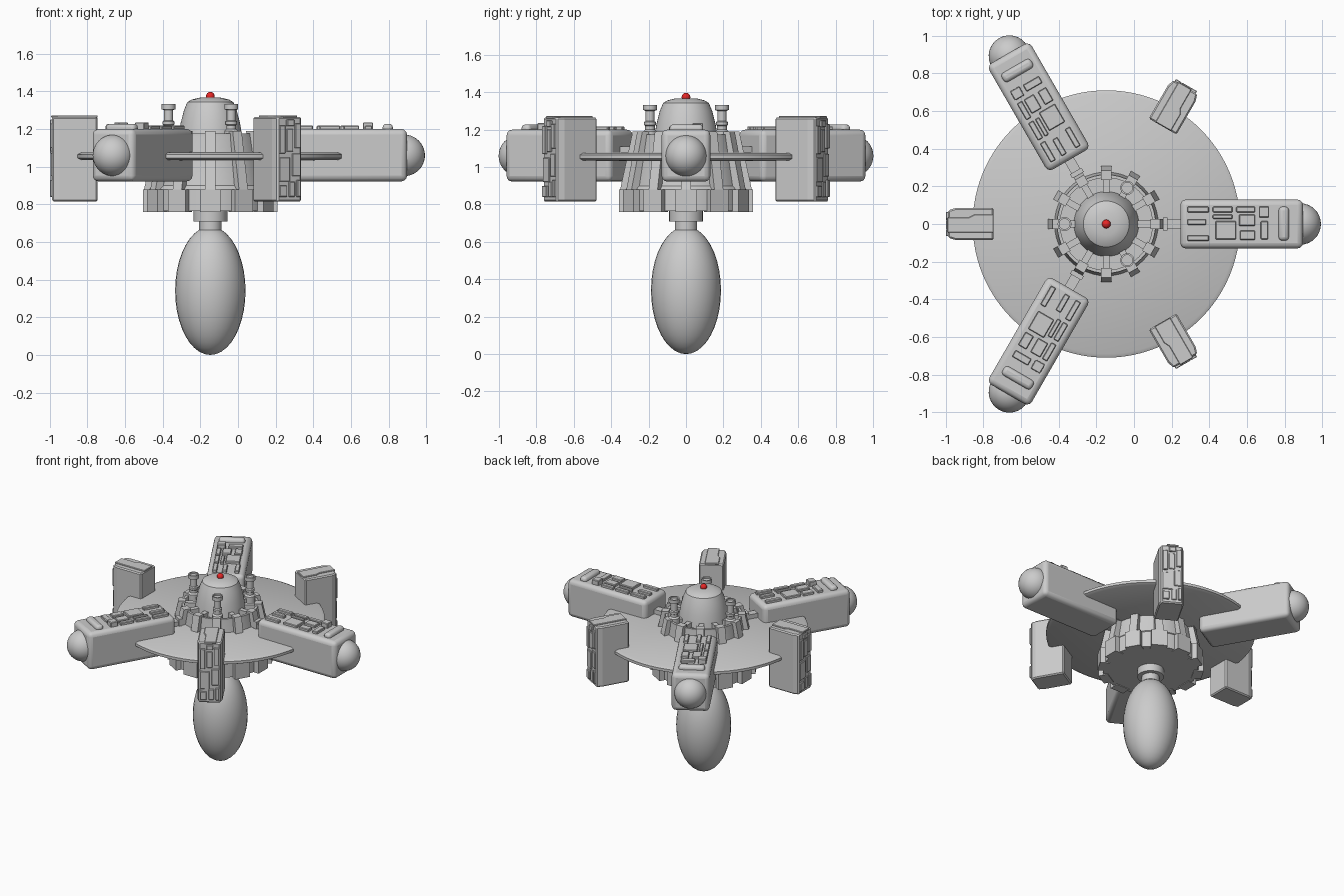
import bpy, bmesh, math
from mathutils import Matrix, Vector

if "Cube" in bpy.data.objects:
    bpy.data.objects.remove(bpy.data.objects["Cube"])

CX = -0.147                      # vertical axis of the model


def finish(name, bm, angle=0.0, bevel=0.0, smooth=False, segments=1):
    """Turn a bmesh into an object rotated about the model's axis."""
    bmesh.ops.recalc_face_normals(bm, faces=bm.faces)
    bm.transform(Matrix.Translation((CX, 0, 0)) @ Matrix.Rotation(math.radians(angle), 4, 'Z'))
    mesh = bpy.data.meshes.new(name)
    bm.to_mesh(mesh)
    bm.free()
    ob = bpy.data.objects.new(name, mesh)
    bpy.context.collection.objects.link(ob)
    if bevel:
        mod = ob.modifiers.new("bevel", 'BEVEL')
        mod.width, mod.segments, mod.limit_method = bevel, segments, 'ANGLE'
    if smooth:
        bpy.ops.object.select_all(action='DESELECT')
        ob.select_set(True)
        bpy.context.view_layer.objects.active = ob
        bpy.ops.object.shade_smooth_by_angle(angle=math.radians(35))
    return ob


def extrude(bm, points, vec):
    face = bm.faces.new([bm.verts.new(p) for p in points])
    out = bmesh.ops.extrude_face_region(bm, geom=[face])
    verts = [g for g in out["geom"] if isinstance(g, bmesh.types.BMVert)]
    bmesh.ops.translate(bm, verts=verts, vec=Vector(vec))


def box(bm, r0, r1, y0, y1, z0, z1):
    extrude(bm, [(r0, y0, z0), (r1, y0, z0), (r1, y1, z0), (r0, y1, z0)], (0, 0, z1 - z0))


def rib(bm, profile, width):
    """Profile in radius and height, extruded across its width."""
    extrude(bm, [(r, -width / 2, z) for r, z in profile], (0, width, 0))


def lathe(name, profile, steps=48, at=(0, 0), angle=0):
    bm = bmesh.new()
    verts = [bm.verts.new((at[0] + r, at[1], z)) for r, z in profile]
    edges = [bm.edges.new(p) for p in zip(verts, verts[1:])]
    bmesh.ops.spin(bm, geom=verts + edges, cent=(at[0], at[1], 0), axis=(0, 0, 1),
                   angle=2 * math.pi, steps=steps)
    bmesh.ops.remove_doubles(bm, verts=bm.verts, dist=1e-5)
    return finish(name, bm, angle, smooth=True)


def ball(name, r, z, radius, angle=0, scale_z=1.0):
    bm = bmesh.new()
    bmesh.ops.create_uvsphere(bm, u_segments=32, v_segments=20, radius=radius)
    bmesh.ops.scale(bm, verts=bm.verts, vec=(1, 1, scale_z))
    bmesh.ops.translate(bm, verts=bm.verts, vec=(r, 0, z))
    return finish(name, bm, angle, smooth=True)


# Central column: hanging egg, neck, drum, dish and dome
ball("hanging_pod", 0, 0.341, 0.187, scale_z=0.341 / 0.187)
lathe("neck", [(0, .64), (.06, .64), (.06, .71), (.09, .71), (.09, .77), (0, .77)])
lathe("drum", [(0, .765), (.325, .765), (.325, .88), (.305, .9), (.262, 1.16),
               (.262, 1.175), (.245, 1.175), (.245, 1.14), (0, 1.14)])
lathe("disc", [(0, 1.03), (.69, 1.035), (.71, 1.045), (.71, 1.065), (.69, 1.075), (0, 1.08)], 96)
lathe("dome", [(.175, 1.12), (.168, 1.17), (.158, 1.23), (.14, 1.30), (.122, 1.343),
               (.10, 1.356), (.06, 1.366), (0, 1.368)])
beacon = ball("beacon_light", 0, 1.374, 0.023)
red = bpy.data.materials.new("red")
red.diffuse_color = (0.8, 0.02, 0.02, 1)
red.use_nodes = True
red.node_tree.nodes["Principled BSDF"].inputs["Base Color"].default_value = red.diffuse_color
beacon.data.materials.append(red)

# Twelve ribs around the drum, each with a spoke reaching in to the dome
for i in range(12):
    bm = bmesh.new()
    rib(bm, [(.29, .76), (.357, .76), (.357, .88), (.29, .88)], 0.11)
    rib(bm, [(.28, .88), (.352, .88), (.285, 1.19), (.235, 1.19)], 0.055)
    rib(bm, [(.15, 1.12), (.25, 1.12), (.25, 1.175), (.15, 1.175)], 0.035)
    finish("drum_rib", bm, i * 30)

# Raised plates on the arm tops: r0, r1, y0, y1, height
PLATES = [
    (.43, .545, .062, .092, .018), (.43, .53, -.005, .025, .018), (.43, .545, -.09, -.06, .018),
    (.565, .67, .062, .092, .018), (.58, .69, -.082, .015, .018), (.565, .67, .027, .05, .018),
    (.69, .79, .062, .092, .018), (.705, .79, -.01, .05, .018), (.71, .79, -.085, -.035, .018),
    (.81, .865, .035, .092, .035), (.82, .86, -.082, .015, .018),
]

# Three arms with rounded ends and connecting rods
for a in (0, 120, 240):
    bm = bmesh.new()
    box(bm, .393, 1.045, -.13, .13, .922, 1.2)
    finish("arm", bm, a, bevel=.03, smooth=True, segments=3)
    ball("arm_end_ball", 1.03, 1.06, 0.11, a)
    bm = bmesh.new()
    for r0, r1, y0, y1, h in PLATES:
        box(bm, r0, r1, y0, y1, 1.19, 1.2 + h)
    finish("arm_plates", bm, a, bevel=.004)
    bm = bmesh.new()
    box(bm, .915, .97, -.088, .092, 1.18, 1.228)
    finish("arm_rounded_bar", bm, a, bevel=.02, smooth=True, segments=3)
    bm = bmesh.new()
    box(bm, .25, .42, -.027, .027, 1.04, 1.11)
    box(bm, .30, .325, -.035, .035, 1.03, 1.13)
    finish("arm_connector", bm, a)

# Outer face panels of the upright pods: y0, y1, z0, z1, depth
PANELS = [
    (-.065, -.02, .84, .90, .012), (-.065, .0, .92, 1.05, .008), (-.065, -.03, 1.07, 1.22, .012),
    (-.02, .02, 1.08, 1.20, .008), (.03, .065, 1.10, 1.23, .012), (.015, .065, .95, 1.07, .008),
    (-.005, .03, .84, .92, .008), (.042, .065, .84, .93, .012), (-.02, .025, 1.215, 1.25, .012),
]

# Three upright pods on the disc rim, with masts between the arms
for a in (60, 180, 300):
    bm = bmesh.new()
    extrude(bm, [(.598, -.085, .815), (.80, -.085, .815), (.84, -.073, .815),
                 (.84, .073, .815), (.80, .085, .815), (.598, .085, .815)], (0, 0, .45))
    finish("rim_pod", bm, a, bevel=.008)
    bm = bmesh.new()
    for y0, y1, z0, z1, d in PANELS:
        box(bm, .82, .84 + d, y0, y1, z0, z1)
    extrude(bm, [(.60, -.05, 1.26), (.70, -.05, 1.26), (.73, -.035, 1.26), (.845, -.035, 1.26),
                 (.845, .045, 1.26), (.60, .045, 1.26)], (0, 0, .013))
    finish("rim_pod_panels", bm, a, bevel=.003)
    lathe("mast", [(0, 1.1), (.037, 1.1), (.037, 1.19), (.026, 1.2), (.026, 1.22), (.032, 1.225),
                   (.032, 1.24), (.024, 1.245), (.024, 1.3), (.037, 1.305), (.037, 1.333),
                   (.028, 1.333), (.028, 1.322), (0, 1.322)], 20, (.222, 0), a)
